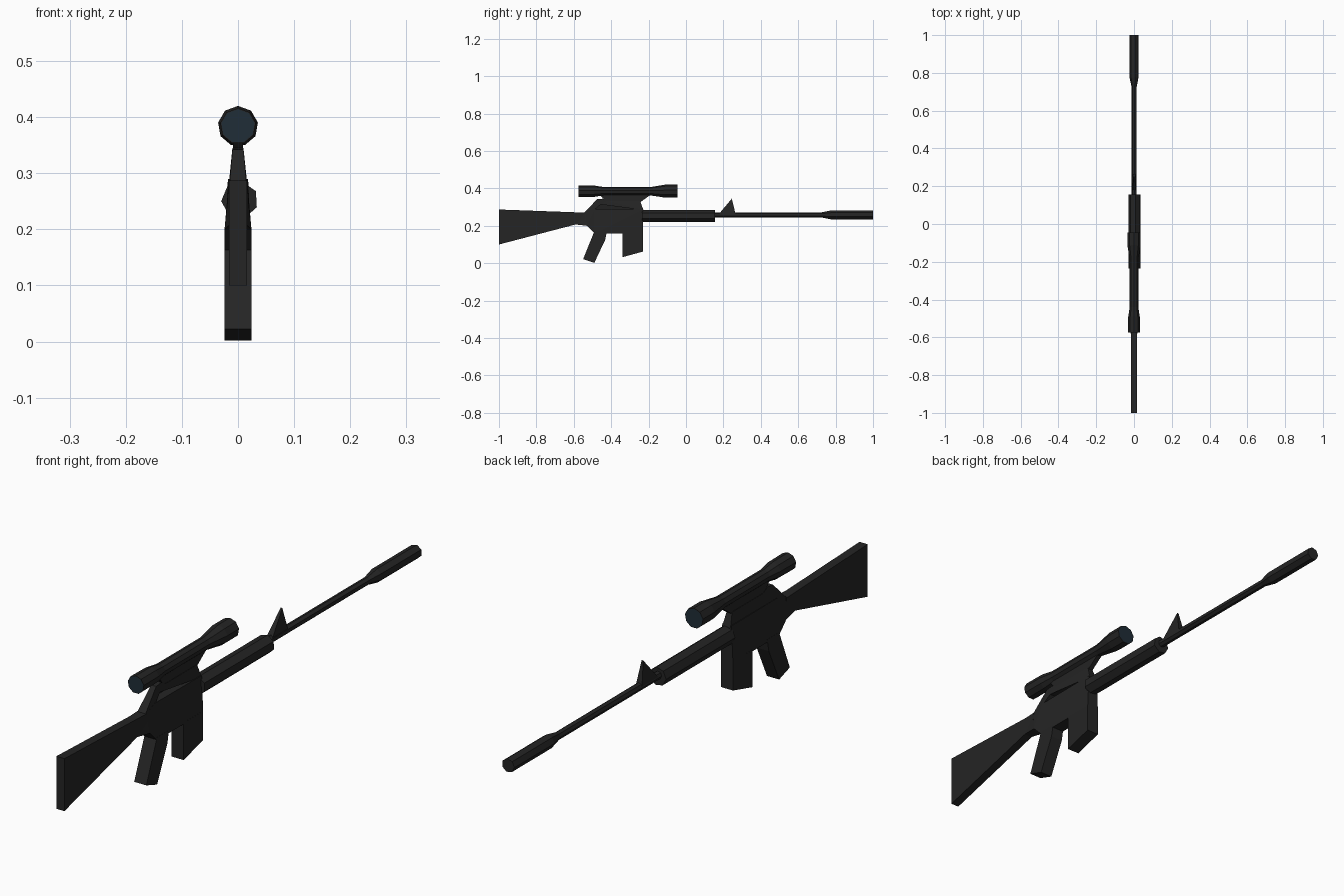
import bpy, bmesh, math

if "Cube" in bpy.data.objects:
    bpy.data.objects.remove(bpy.data.objects["Cube"])

def material(name, rgb):
    m = bpy.data.materials.new(name)
    m.diffuse_color = (*rgb, 1)
    m.use_nodes = True
    m.node_tree.nodes["Principled BSDF"].inputs["Base Color"].default_value = m.diffuse_color
    return m

BLACK = material("matte black", (0.018, 0.018, 0.018))
GLASS = material("dark blue glass", (0.014, 0.026, 0.038))

def finish(name, bm, mats):
    bmesh.ops.recalc_face_normals(bm, faces=bm.faces)
    me = bpy.data.meshes.new(name)
    bm.to_mesh(me)
    bm.free()
    for m in mats:
        me.materials.append(m)
    ob = bpy.data.objects.new(name, me)
    bpy.context.collection.objects.link(ob)
    return ob

def plate(name, pts):
    """Side profile of (y, z, half width) points, closed on both sides."""
    bm = bmesh.new()
    a = [bm.verts.new((-w, y, z)) for y, z, w in pts]
    b = [bm.verts.new((w, y, z)) for y, z, w in pts]
    caps = [bm.faces.new(a), bm.faces.new(b[::-1])]
    n = len(pts)
    for i in range(n):
        j = (i + 1) % n
        bm.faces.new((a[i], b[i], b[j], a[j]))
    bmesh.ops.triangulate(bm, faces=caps)
    return finish(name, bm, [BLACK])

def tube(name, sides, stations, cx, cz, start=90, lens=False):
    """Faceted tube along y through (y, radius) stations."""
    bm = bmesh.new()
    rings = []
    for y, r in stations:
        ring = []
        for i in range(sides):
            t = math.radians(start + 360 * i / sides)
            ring.append(bm.verts.new((cx + r * math.cos(t), y, cz + r * math.sin(t))))
        rings.append(ring)
    for p, q in zip(rings, rings[1:]):
        for i in range(sides):
            j = (i + 1) % sides
            bm.faces.new((p[i], p[j], q[j], q[i]))
    ends = [bm.faces.new(rings[0]), bm.faces.new(rings[-1])]
    if lens:
        bmesh.ops.recalc_face_normals(bm, faces=bm.faces)
        bmesh.ops.inset_individual(bm, faces=ends, thickness=0.002)
        for f in ends:
            f.material_index = 1
    return finish(name, bm, [BLACK, GLASS] if lens else [BLACK])

# Shoulder stock, slimmer than the body
S, W = 0.016, 0.024
plate("stock", [(-1, 0.287, S), (-1, 0.1, S), (-0.59, 0.207, S), (-0.54, 0.207, 0.02),
                (-0.54, 0.272, 0.018), (-0.59, 0.272, S)])

# Receiver, magazine and pistol grip
plate("receiver", [(-0.59, 0.272, S), (-0.59, 0.207, S), (-0.53, 0.2, W), (-0.49, 0.16, W),
                   (-0.23, 0.16, W), (-0.23, 0.29, 0.018), (-0.49, 0.29, 0.016),
                   (-0.54, 0.272, S)])
plate("magazine", [(-0.34, 0.165, W), (-0.34, 0.032, W), (-0.23, 0.062, W), (-0.23, 0.165, W)])
plate("grip", [(-0.49, 0.17, W), (-0.55, 0.022, W), (-0.49, 0.002, W), (-0.432, 0.125, W),
               (-0.423, 0.17, W)])

# Carry handle: an arch with a slit under the rail
plate("carry_handle", [(-0.545, 0.27, 0.016), (-0.475, 0.342, 0.01), (-0.445, 0.345, 0.01),
                       (-0.42, 0.332, 0.01), (-0.245, 0.332, 0.01), (-0.228, 0.285, 0.016),
                       (-0.236, 0.285, 0.016), (-0.25, 0.314, 0.011), (-0.455, 0.314, 0.011),
                       (-0.49, 0.285, 0.016)])
plate("scope_mount", [(-0.46, 0.365, 0.009), (-0.42, 0.322, 0.009), (-0.25, 0.322, 0.009),
                      (-0.19, 0.365, 0.009)])

# Nine-sided scope with a lens at each end
tube("scope", 9, [(-0.575, 0.032), (-0.49, 0.031), (-0.44, 0.023), (-0.19, 0.023),
                  (-0.11, 0.036), (-0.045, 0.036)], 0, 0.384, lens=True)

# Handguard, barrel with muzzle, and front sight
tube("handguard", 7, [(-0.235, 0.033), (0.155, 0.033)], 0.003, 0.252, start=29)
tube("barrel", 7, [(0.15, 0.014), (0.725, 0.014), (0.775, 0.0245), (1, 0.0245)],
     0.001, 0.258, start=29)
plate("front_sight", [(0.175, 0.262, 0.012), (0.265, 0.262, 0.012), (0.245, 0.345, 0.003)])
